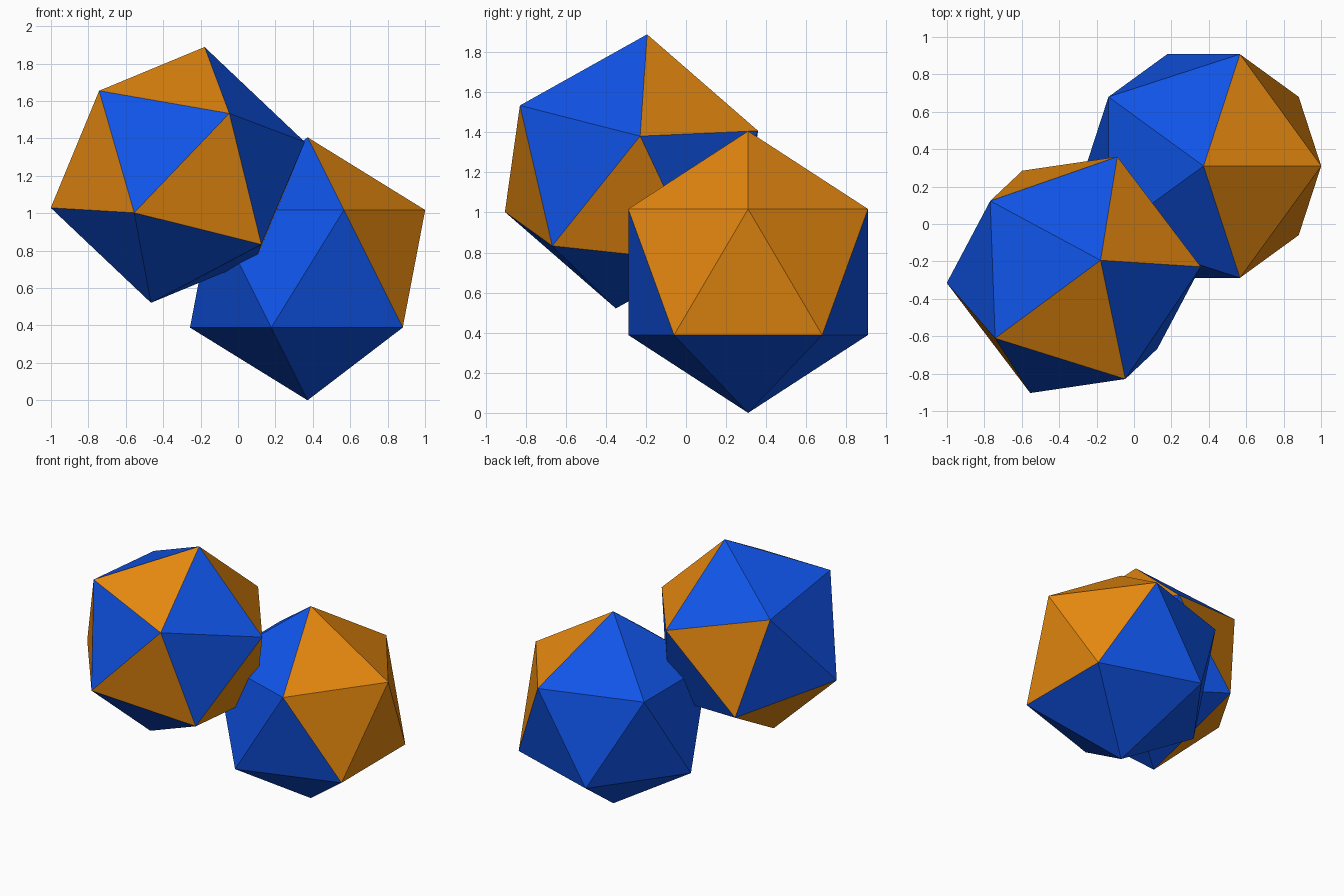
import bpy, math
from mathutils import Vector, Matrix

if "Cube" in bpy.data.objects:
    bpy.data.objects.remove(bpy.data.objects["Cube"])

RADIUS = 0.703


def material(name, rgb):
    mat = bpy.data.materials.new(name)
    mat.diffuse_color = (*rgb, 1)
    mat.use_nodes = True
    mat.node_tree.nodes["Principled BSDF"].inputs["Base Color"].default_value = mat.diffuse_color
    return mat


blue = material("blue", (0.005, 0.088, 0.80))
orange = material("orange", (0.80, 0.25, 0.005))


def face_key(face):
    """Layer (2 top cap, 1 upper band, -1 lower band, -2 bottom cap) and azimuth."""
    c = face.center / RADIUS
    layer = int(math.copysign(2 if abs(c.z) > 0.4 else 1, c.z))
    return layer, round(math.degrees(math.atan2(c.y, c.x))) % 360


def icosahedron(name, centre, rotation, orange_faces):
    bpy.ops.mesh.primitive_ico_sphere_add(subdivisions=1, radius=RADIUS)
    ob = bpy.context.object
    ob.name = name
    ob.data.materials.append(blue)
    ob.data.materials.append(orange)
    for face in ob.data.polygons:
        face.material_index = int(face_key(face) in orange_faces)
    ob.matrix_world = Matrix.Translation(centre) @ rotation.to_4x4()
    return ob


# Lower solid: stands on one corner, orange around its right-hand corner
icosahedron("lower_icosahedron", (0.372, 0.31, RADIUS), Matrix.Identity(3),
            {(2, 36), (2, 324), (1, 36), (1, 324), (-1, 0)})

# Upper solid: tilted, with scattered orange faces
up = Vector((0.1425, 0.0775, 0.68)).normalized()
side = Vector((0.678, 0.043, 0.175))
side = (side - up * side.dot(up)).normalized()
tilt = Matrix((side, up.cross(side), up)).transposed()
icosahedron("upper_icosahedron", (-0.322, -0.272, 1.205), tilt,
            {(2, 36), (2, 252), (1, 108), (-1, 288), (-1, 216), (-1, 0), (-2, 144)})
